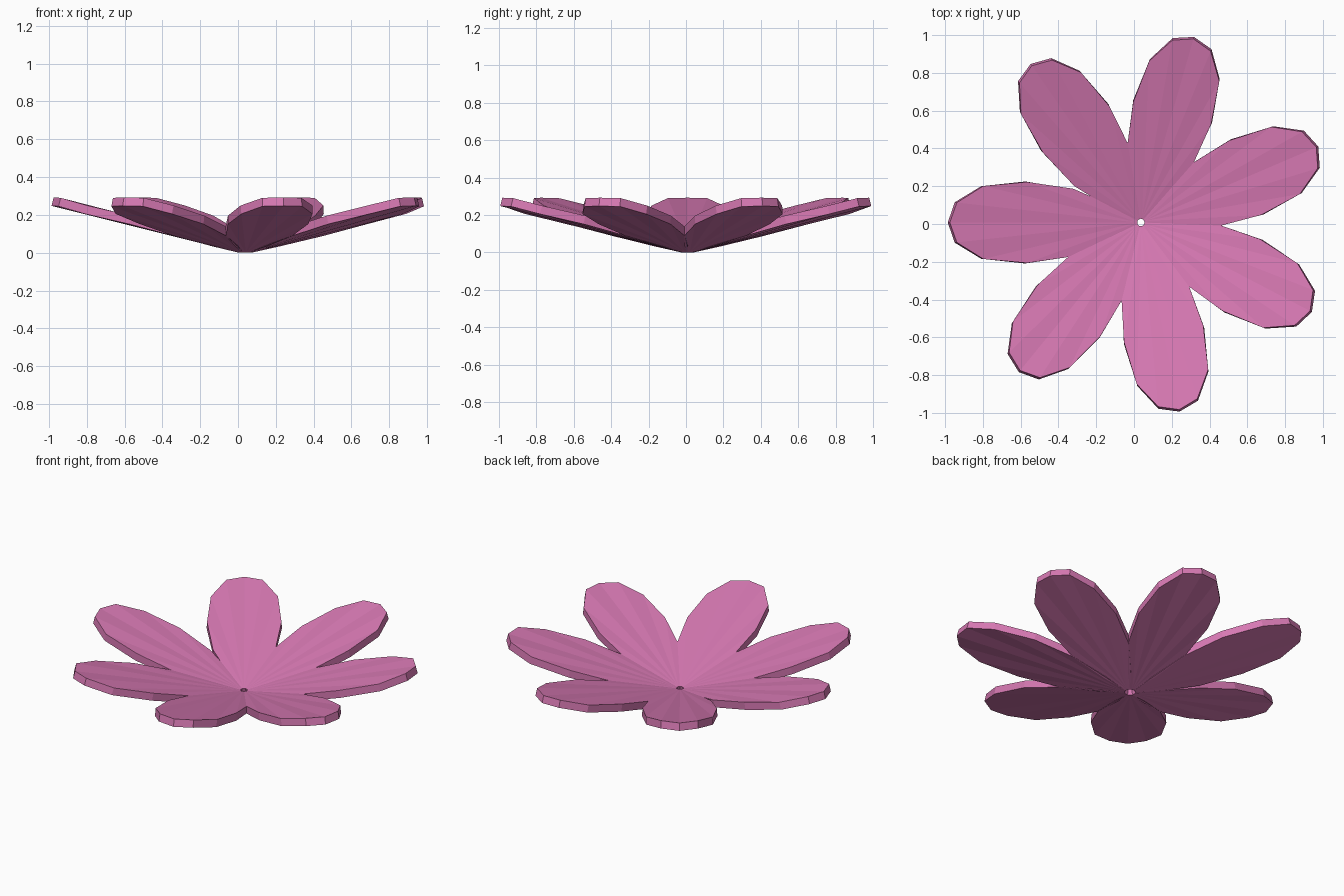
import bpy, bmesh
from math import radians, cos, sin

if "Cube" in bpy.data.objects:
    bpy.data.objects.remove(bpy.data.objects["Cube"])

mat = bpy.data.materials.new("petal_pink")
mat.diffuse_color = (0.68, 0.19, 0.45, 1)
mat.use_nodes = True
mat.node_tree.nodes["Principled BSDF"].inputs["Base Color"].default_value = mat.diffuse_color

# half outline of a petal: distance from centre, half width, slight ripple in height
HALF = [(0.03, 0.014, 0), (0.16, 0.085, 0), (0.37, 0.178, 0.002), (0.612, 0.217, 0.005),
        (0.845, 0.192, 0.0), (0.985, 0.107, 0.005)]
TIP = (1.022, 0, -0.002)
CENTRE = (0.036, 0.008)
SLOPE, THICK = 0.252, 0.046


def petal(i):
    a = radians(180 + 50.8 * i)
    rim = HALF + [TIP] + [(r, -s, d) for r, s, d in reversed(HALF)]

    def place(r, s, d):
        return (CENTRE[0] + r * cos(a) + s * sin(a),
                CENTRE[1] + r * sin(a) - s * cos(a),
                SLOPE * (r - 0.03) + d)

    # fan of facets from the base to the rim
    bm = bmesh.new()
    base = bm.verts.new(place(0.03, 0, 0))
    vs = [bm.verts.new(place(*p)) for p in rim]
    for p, q in zip(vs, vs[1:]):
        f = bm.faces.new((base, p, q))
        f.normal_update()
        if f.normal.z < 0:
            f.normal_flip()
    me = bpy.data.meshes.new("petal")
    bm.to_mesh(me)
    bm.free()
    me.materials.append(mat)
    ob = bpy.data.objects.new(f"petal_{i + 1}", me)
    bpy.context.collection.objects.link(ob)
    # petal thickness, grown upwards
    m = ob.modifiers.new("thickness", 'SOLIDIFY')
    m.thickness = THICK
    m.offset = 1


for i in range(7):
    petal(i)
